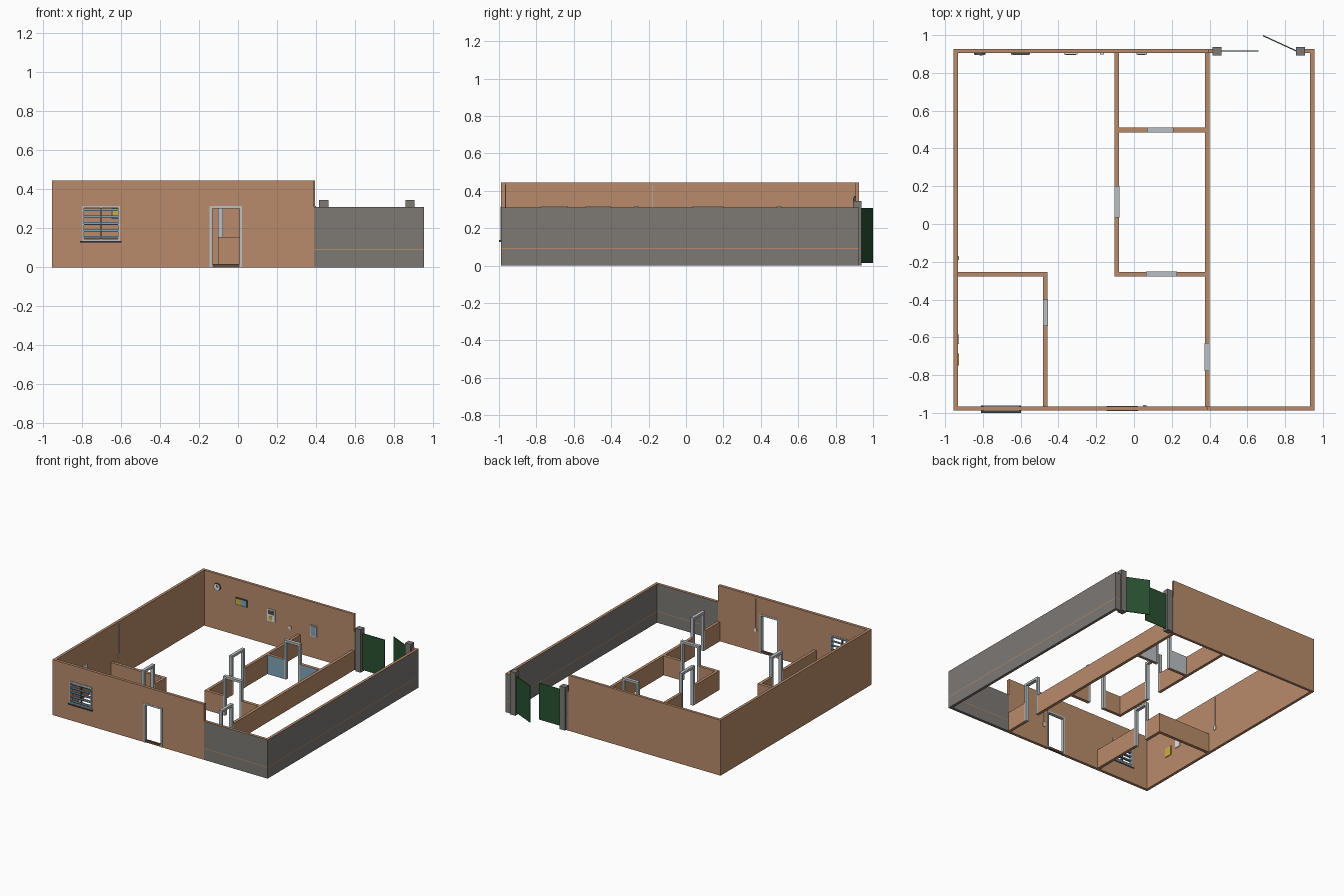
import bpy, bmesh, math
from mathutils import Matrix, Vector

if "Cube" in bpy.data.objects:
    bpy.data.objects.remove(bpy.data.objects["Cube"])


def material(name, r, g, b):
    m = bpy.data.materials.new(name)
    m.diffuse_color = (r, g, b, 1)
    m.use_nodes = True
    m.node_tree.nodes["Principled BSDF"].inputs["Base Color"].default_value = m.diffuse_color
    return m


BROWN = material("brown plaster", .49, .26, .145)
GREY = material("grey render", .205, .19, .175)
FRAME = material("light grey frame", .50, .53, .55)
BLUE = material("blue tile", .22, .38, .48)
GREEN = material("gate green", .022, .085, .032)
DARK = material("dark grey", .07, .07, .075)
WOOD = material("dark brown", .13, .075, .045)
YELLOW = material("yellow", .60, .42, .06)
WHITE = material("white", .78, .78, .76)


def finish(name, bm, mats):
    me = bpy.data.meshes.new(name)
    bmesh.ops.remove_doubles(bm, verts=bm.verts, dist=1e-5)
    bmesh.ops.recalc_face_normals(bm, faces=bm.faces)
    bm.to_mesh(me)
    bm.free()
    for m in mats:
        me.materials.append(m)
    ob = bpy.data.objects.new(name, me)
    bpy.context.collection.objects.link(ob)
    return ob


def box(name, x0, x1, y0, y1, z0, z1, mat):
    bm = bmesh.new()
    mtx = Matrix.Translation(((x0 + x1) / 2, (y0 + y1) / 2, (z0 + z1) / 2)) @ \
        Matrix.Diagonal((x1 - x0, y1 - y0, z1 - z0, 1))
    bmesh.ops.create_cube(bm, size=1, matrix=mtx)
    return finish(name, bm, [mat])


def wall(name, axis, u0, u1, t0, t1, height, mats, openings=(), rule=None):
    """Wall along an axis; cells inside an opening (u0, u1, z0, z1) stay empty."""
    us, zs = {u0, u1}, {0, .088, .093, height}
    for a, b, c, d in openings:
        us |= {a, b}
        zs |= {c, min(d, height)}
    us, zs = sorted(us), sorted(zs)

    def solid(i, k):
        if not (0 <= i < len(us) - 1 and 0 <= k < len(zs) - 1):
            return False
        u, z = (us[i] + us[i + 1]) / 2, (zs[k] + zs[k + 1]) / 2
        return not any(a < u < b and c < z < d for a, b, c, d in openings)

    bm = bmesh.new()

    def quad(*pts):
        bm.faces.new([bm.verts.new((u, t, z) if axis == 'x' else (t, u, z)) for u, t, z in pts])

    for i in range(len(us) - 1):
        for k in range(len(zs) - 1):
            if not solid(i, k):
                continue
            a, b, c, d = us[i], us[i + 1], zs[k], zs[k + 1]
            for t in (t0, t1):
                quad((a, t, c), (b, t, c), (b, t, d), (a, t, d))
            for u, n in ((a, i - 1), (b, i + 1)):
                if not solid(n, k):
                    quad((u, t0, c), (u, t1, c), (u, t1, d), (u, t0, d))
            for z, n in ((c, k - 1), (d, k + 1)):
                if not solid(i, n):
                    quad((a, t0, z), (b, t0, z), (b, t1, z), (a, t1, z))
    bmesh.ops.remove_doubles(bm, verts=bm.verts, dist=1e-5)
    bmesh.ops.recalc_face_normals(bm, faces=bm.faces)
    if rule:
        for f in bm.faces:
            f.material_index = rule(f.calc_center_median(), f.normal)
    return finish(name, bm, mats)


def frame(name, axis, u0, u1, t0, t1, z0, z1, w, sill=False):
    """Door or window lining: an outer rectangle with a hole."""
    hole = [(u0 + w, u1 - w, w if sill else 0, z1 - z0 - w)]
    ob = wall(name, axis, u0, u1, t0, t1, z1 - z0, [FRAME], hole)
    ob.location.z = z0


H, G, P = .445, .31, .155  # house, garden and partition heights
DOOR = .315


# grey garden walls: brown top and brown course line
def garden_rule(c, n):
    return 1 if n.z > .5 or .088 < c.z < .093 else 0


# outer walls
wall("front_wall", 'x', -.955, .39, -.988, -.965, H, [BROWN],
     [(-.80, -.605, .135, DOOR), (-.145, .02, 0, DOOR)])
wall("left_wall", 'y', -.965, .905, -.955, -.933, H, [BROWN])
wall("back_wall", 'x', -.955, .395, .905, .926, H, [BROWN])
wall("garden_front_wall", 'x', .39, .955, -.988, -.965, G, [GREY, BROWN], (), garden_rule)
wall("garden_side_wall", 'y', -.965, .926, .933, .955, G, [GREY, BROWN], (), garden_rule)
wall("garden_back_stub_right", 'x', .90, .933, .905, .926, G, [GREY, BROWN], (), garden_rule)
wall("garden_back_stub_left", 'x', .395, .42, .905, .926, G, [GREY, BROWN], (), garden_rule)

# partitions: name, axis, start, end, thickness range, door
partitions = [
    ("middle_partition", 'y', -.278, .905, -.102, -.079, (.035, .20)),
    ("kitchen_partition", 'x', -.079, .375, .485, .51, (.07, .21)),
    ("hall_partition", 'x', -.079, .375, -.278, -.253, (.063, .227)),
    ("side_partition", 'y', -.965, .905, .375, .399, (-.777, -.63)),
    ("bedroom_back_partition", 'x', -.933, -.481, -.278, -.253, None),
    ("bedroom_side_partition", 'y', -.965, -.253, -.481, -.457, (-.54, -.40)),
]
for name, axis, a, b, t0, t1, door in partitions:
    tiled = name.startswith("kitchen")
    rule = (lambda c, n: 1 if n.y < -.5 else 2 if n.y > .5 else 0) if tiled else None
    wall(name, axis, a, b, t0, t1, P, [BROWN, BLUE, FRAME],
         [(door[0], door[1], 0, 1)] if door else (), rule)
    if door:
        frame(name + "_door_frame", axis, door[0], door[1], t0 - .001, t1 + .001, 0, DOOR, .018)

# front door frame and threshold
frame("front_door_frame", 'x', -.145, .02, -.990, -.963, 0, DOOR, .013)
box("front_door_threshold", -.132, .007, -.985, -.968, 0, .018, WOOD)

# window with slats, bar and sills
frame("window_frame", 'x', -.80, -.605, -.992, -.962, .135, DOOR, .01, True)
for i in range(5):
    z = .157 + i * .035
    box("window_slat", -.79, -.615, -.984, -.972, z - .005, z + .005, BLUE)
    box("window_rail", -.79, -.615, -.986, -.984, z - .009, z - .005, DARK)
box("window_bar", -.706, -.699, -.988, -.970, .145, .305, DARK)
box("window_sill", -.81, -.597, -1.0, -.960, .127, .136, DARK)

# gate posts and leaves
for x in (.44, .882):
    box("gate_post", x - .024, x + .024, .892, .938, 0, .345, GREY)
box("gate_leaf_closed", .464, .66, .912, .918, .015, .308, GREEN)
hinge, tip = Vector((.862, .915, 0)), Vector((.683, .997, 0))
leaf = box("gate_leaf_open", 0, (tip - hinge).length, -.003, .003, .015, .308, GREEN)
leaf.location = hinge
leaf.rotation_euler.z = math.atan2(tip.y - hinge.y, tip.x - hinge.x)


# wall clock
def disc(name, r, y, depth, mat):
    bm = bmesh.new()
    bmesh.ops.create_cone(bm, cap_ends=True, segments=24, radius1=r, radius2=r, depth=depth,
                          matrix=Matrix.Translation((-.816, y, .343)) @ Matrix.Rotation(math.pi / 2, 4, 'X'))
    finish(name, bm, [mat])


disc("clock_rim", .03, .901, .008, DARK)
disc("clock_face", .025, .897, .004, WHITE)
box("clock_hand", -.818, -.814, .893, .895, .343, .362, DARK)
box("clock_hand", -.816, -.802, .893, .895, .341, .345, DARK)

# pictures and panels on the back wall
box("picture_frame", -.65, -.55, .898, .905, .247, .305, DARK)
box("picture_sky", -.643, -.60, .896, .898, .254, .298, YELLOW)
box("picture_water", -.60, -.557, .896, .898, .254, .298, BLUE)
box("notice_board", -.37, -.30, .898, .905, .195, .29, WHITE)
box("notice_photo", -.362, -.308, .896, .898, .25, .28, DARK)
box("notice_note", -.355, -.325, .896, .898, .205, .235, YELLOW)
box("back_panel", .012, .068, .897, .905, .172, .262, FRAME)
box("back_panel_inset", .019, .061, .895, .897, .18, .254, BLUE)

# pictures on the bedroom wall
box("yellow_picture", -.933, -.927, -.75, -.685, .17, .245, YELLOW)
box("white_picture", -.933, -.927, -.635, -.585, .2, .265, WHITE)

# switches and their cables
box("left_switch", -.933, -.926, -.19, -.17, .155, .19, WHITE)
box("left_cable", -.933, -.930, -.182, -.178, .19, .43, FRAME)
box("front_switch", .047, .067, -.965, -.958, .165, .195, WHITE)
box("front_cable", .055, .059, -.965, -.962, .195, .43, FRAME)
box("back_switch", -.18, -.16, .898, .905, .175, .2, WHITE)
